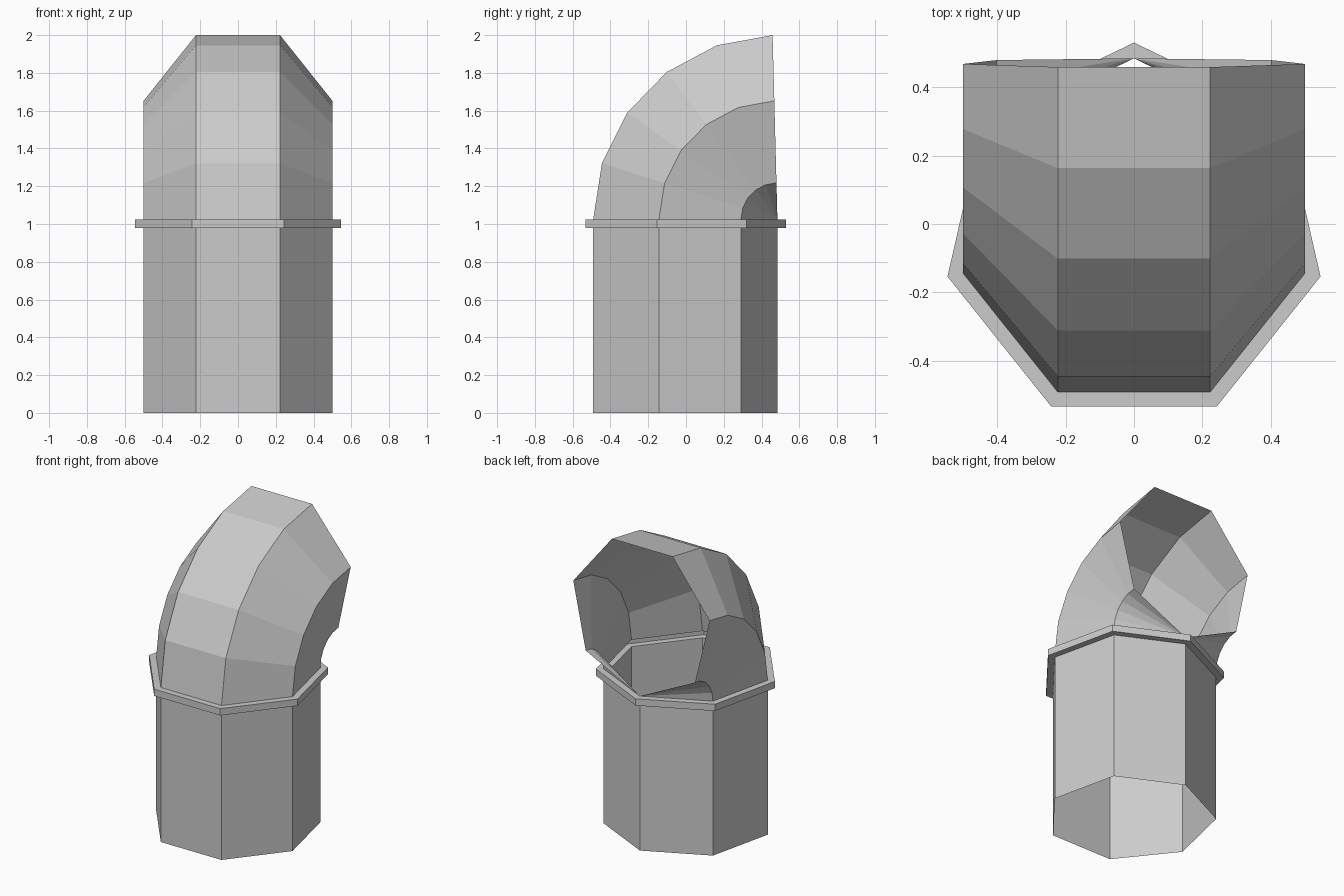
import bpy, bmesh
from math import pi, sin, cos, radians
from mathutils import Matrix, Vector

if "Cube" in bpy.data.objects:
    bpy.data.objects.remove(bpy.data.objects["Cube"])

SIDES = 7
CENTRE_Y = -0.029
PIPE_R, FLANGE_R = 0.513, 0.559
FLANGE_LOW, FLANGE_TOP = 0.98, 1.025
BEND_STEPS, BEND_ANGLE = 5, radians(88.5)


def ring(radius, z):
    """Heptagon with one corner pointing to the back (+y)."""
    return [Vector((radius * sin(2 * pi * i / SIDES),
                    CENTRE_Y + radius * cos(2 * pi * i / SIDES), z))
            for i in range(SIDES)]


# Straight pipe, then the hollow flange stepping out and back in
sections = [ring(PIPE_R, 0), ring(PIPE_R, FLANGE_LOW),
            ring(FLANGE_R, FLANGE_LOW), ring(FLANGE_R, FLANGE_TOP),
            ring(PIPE_R, FLANGE_TOP)]

# Elbow: the top section swung about its back corner
start = sections[-1]
pivot = Vector((0, CENTRE_Y + PIPE_R, FLANGE_TOP))
for step in range(1, BEND_STEPS + 1):
    turn = Matrix.Rotation(-BEND_ANGLE * step / BEND_STEPS, 3, 'X')
    sections.append([pivot + turn @ (p - pivot) for p in start])

# Skin the sections, leaving both ends open
bm = bmesh.new()
loops = [[bm.verts.new(p) for p in s] for s in sections]
for a, b in zip(loops, loops[1:]):
    for i in range(SIDES):
        j = (i + 1) % SIDES
        bm.faces.new((a[j], a[i], b[i], b[j]))
bmesh.ops.remove_doubles(bm, verts=bm.verts[:], dist=0.0005)
bm.normal_update()

mesh = bpy.data.meshes.new("pipe_elbow")
bm.to_mesh(mesh)
bm.free()
bpy.context.collection.objects.link(bpy.data.objects.new("pipe_elbow", mesh))
